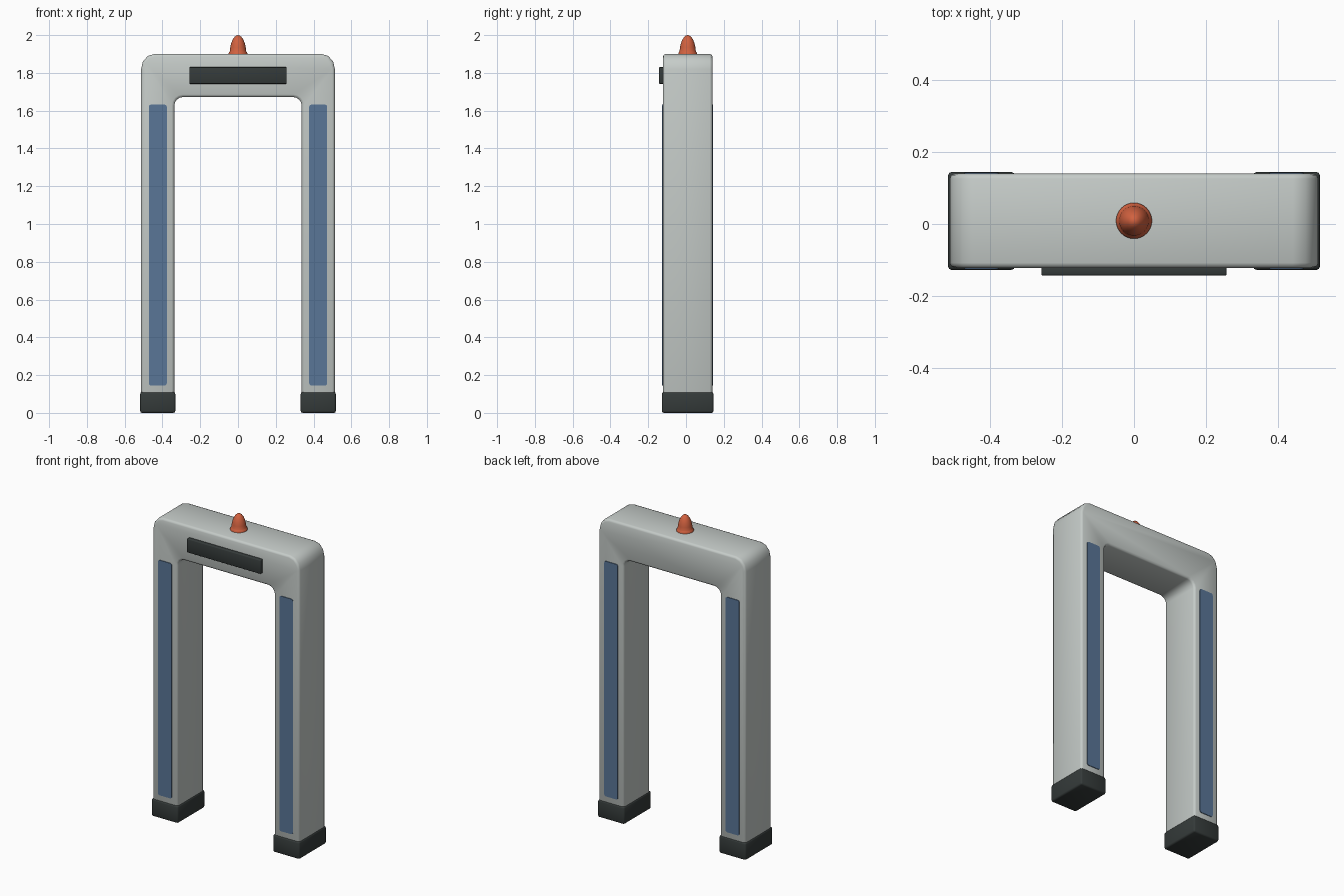
import bpy, bmesh, math
from mathutils import Vector

if "Cube" in bpy.data.objects:
    bpy.data.objects.remove(bpy.data.objects["Cube"])


def material(name, rgb):
    m = bpy.data.materials.new(name)
    m.diffuse_color = (*rgb, 1)
    m.use_nodes = True
    m.node_tree.nodes["Principled BSDF"].inputs["Base Color"].default_value = m.diffuse_color
    return m


GREY = material("light grey", (0.56, 0.60, 0.58))
DARK = material("charcoal", (0.035, 0.043, 0.042))
BLUE = material("slate blue", (0.10, 0.18, 0.31))
ORANGE = material("beacon orange", (0.64, 0.12, 0.05))

YC = 0.009      # depth centre of the frame
HALF = 0.131    # half depth of the frame


def finish(bm, name, mat, angle=50):
    bmesh.ops.recalc_face_normals(bm, faces=bm.faces[:])
    me = bpy.data.meshes.new(name)
    bm.to_mesh(me)
    bm.free()
    me.materials.append(mat)
    ob = bpy.data.objects.new(name, me)
    bpy.context.collection.objects.link(ob)
    bpy.ops.object.select_all(action='DESELECT')
    ob.select_set(True)
    bpy.context.view_layer.objects.active = ob
    bpy.ops.object.shade_smooth_by_angle(angle=math.radians(angle))
    return ob


def bevel_sharp(bm, width, segments):
    bm.normal_update()
    edges = [e for e in bm.edges if e.calc_face_angle(0) > math.radians(45)]
    bmesh.ops.bevel(bm, geom=edges, offset=width, segments=segments,
                    profile=0.5, affect='EDGES', clamp_overlap=True)


def box(name, mat, lo, hi, bevel, segments=2):
    bm = bmesh.new()
    bmesh.ops.create_cube(bm, size=1)
    lo, hi = Vector(lo), Vector(hi)
    for v in bm.verts:
        v.co = Vector([(lo[i] + hi[i]) / 2 + v.co[i] * (hi[i] - lo[i]) for i in range(3)])
    bevel_sharp(bm, bevel, segments)
    return finish(bm, name, mat)


def plate(name, mat, x0, x1, z0, z1, y0, y1, r):
    # thin panel with rounded corners
    bm = bmesh.new()
    pts = []
    for cx, cz, a0 in ((x1 - r, z1 - r, 0), (x0 + r, z1 - r, 90),
                       (x0 + r, z0 + r, 180), (x1 - r, z0 + r, 270)):
        pts += arc(cx, cz, r, r, a0, a0 + 90, 3)
    extrude(bm, pts, y0, y1)
    return finish(bm, name, mat, 40)


def arc(cx, cz, rx, rz, a0, a1, n):
    out = []
    for i in range(n + 1):
        a = math.radians(a0 + (a1 - a0) * i / n)
        out.append((cx + rx * math.cos(a), cz + rz * math.sin(a)))
    return out


def extrude(bm, pts, y0, y1):
    face = bm.faces.new([bm.verts.new((x, y0, z)) for x, z in pts])
    res = bmesh.ops.extrude_face_region(bm, geom=[face], use_keep_orig=True)
    for v in res["geom"]:
        if isinstance(v, bmesh.types.BMVert):
            v.co.y = y1
    bmesh.ops.recalc_face_normals(bm, faces=bm.faces[:])


# arch frame: half outline, mirrored across x
half = arc(0.513 - 0.07, 1.90 - 0.08, 0.07, 0.08, 90, 0, 3)
half += [(0.513, 0.02), (0.337, 0.02)]
half += arc(0.337 - 0.045, 1.672 - 0.045, 0.045, 0.045, 0, 90, 4)
outline = half + [(-x, z) for x, z in reversed(half)]
bm = bmesh.new()
extrude(bm, outline, YC - HALF, YC + HALF)
bevel_sharp(bm, 0.014, 2)
finish(bm, "arch_frame", GREY)

# feet and sensor strips on both legs
for side, s in (("left", -1), ("right", 1)):
    xs = sorted((s * 0.332, s * 0.518))
    box(side + "_foot", DARK, (xs[0], YC - 0.137, 0), (xs[1], YC + 0.136, 0.11), 0.01)
    xs = sorted((s * 0.377, s * 0.472))
    for face, d in (("front", -1), ("back", 1)):
        ys = sorted((YC + d * (HALF - 0.002), YC + d * (HALF + 0.004)))
        plate(f"{side}_{face}_strip", BLUE, xs[0], xs[1], 0.145, 1.632, ys[0], ys[1], 0.012)

# display bar on the crossbeam
box("display", DARK, (-0.258, -0.144, 1.742), (0.258, YC - HALF + 0.005, 1.83), 0.005)

# beacon: turned profile
profile = [(0.0, 1.89), (0.05, 1.89), (0.05, 1.905), (0.045, 1.912), (0.043, 1.915),
           (0.041, 1.935), (0.036, 1.957), (0.028, 1.977), (0.018, 1.991),
           (0.009, 1.998), (0.0, 2.0)]
bm = bmesh.new()
vs = [bm.verts.new((r, YC, z)) for r, z in profile]
es = [bm.edges.new(p) for p in zip(vs, vs[1:])]
bmesh.ops.spin(bm, geom=vs + es, cent=(0, YC, 0), axis=(0, 0, 1),
               angle=math.tau, steps=32, use_merge=True)
bmesh.ops.remove_doubles(bm, verts=bm.verts[:], dist=0.0002)
finish(bm, "beacon", ORANGE)
